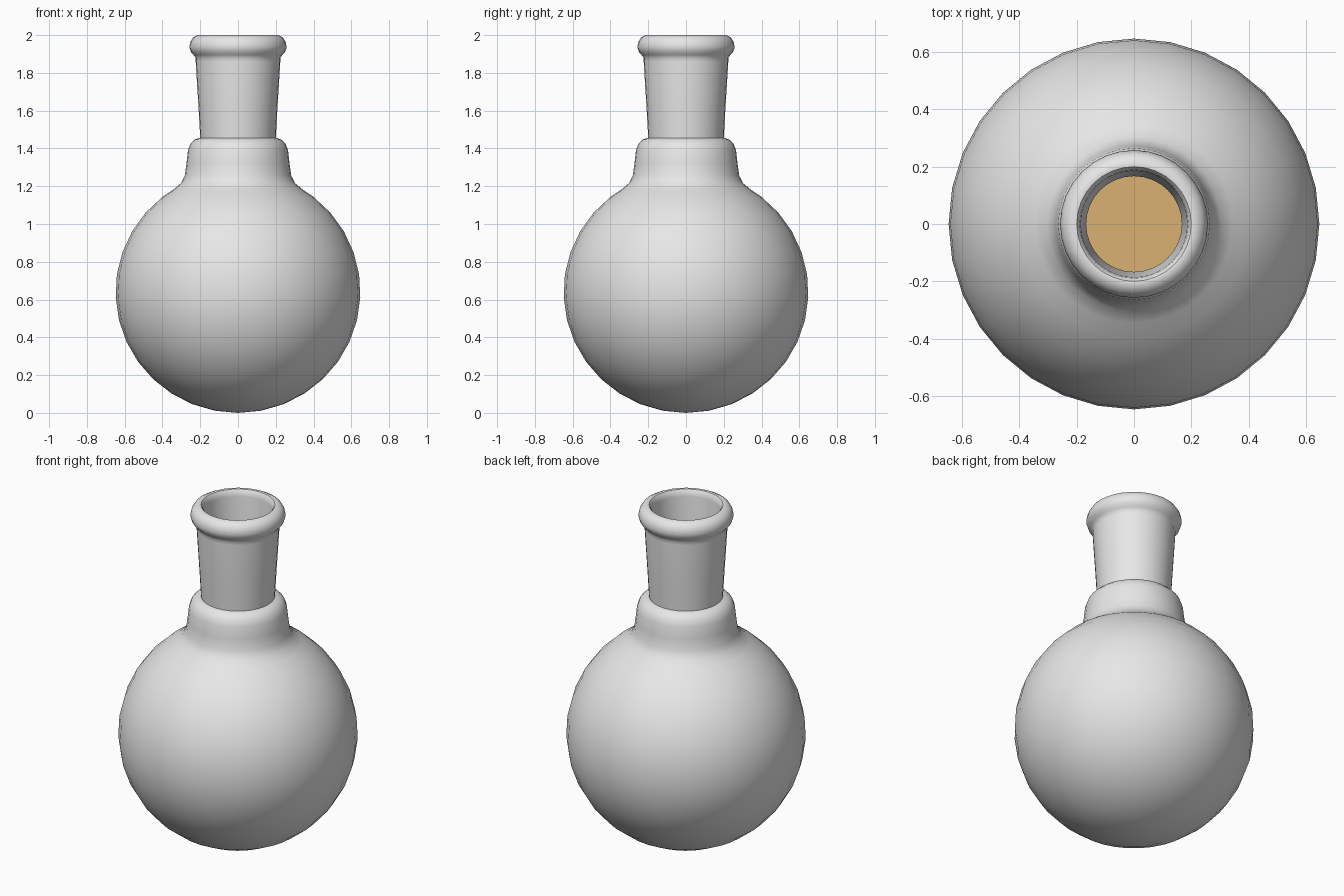
import bpy, bmesh, math

if "Cube" in bpy.data.objects:
    bpy.data.objects.remove(bpy.data.objects["Cube"])

SEGMENTS = 32
BULB_Z = 0.64


def material(name, rgb):
    m = bpy.data.materials.new(name)
    m.diffuse_color = (*rgb, 1.0)
    m.use_nodes = True
    m.node_tree.nodes["Principled BSDF"].inputs["Base Color"].default_value = m.diffuse_color
    return m


def arc(radius, height, start, end, steps):
    """Profile points along the bulb, angles in degrees above the equator."""
    points = []
    for i in range(steps + 1):
        a = math.radians(start + (end - start) * i / steps)
        points.append((max(radius * math.cos(a), 0.0), BULB_Z + height * math.sin(a)))
    return points


def lathe(name, profile, mat):
    """Revolve an (r, z) profile around the vertical axis."""
    bm = bmesh.new()
    verts = [bm.verts.new((r, 0, z)) for r, z in profile]
    edges = [bm.edges.new(pair) for pair in zip(verts, verts[1:])]
    bmesh.ops.spin(bm, geom=verts + edges, axis=(0, 0, 1), cent=(0, 0, 0),
                   angle=math.tau, steps=SEGMENTS, use_duplicate=False)
    bmesh.ops.remove_doubles(bm, verts=bm.verts, dist=0.0005)
    bmesh.ops.recalc_face_normals(bm, faces=bm.faces)
    mesh = bpy.data.meshes.new(name)
    bm.to_mesh(mesh)
    bm.free()
    mesh.materials.append(mat)
    obj = bpy.data.objects.new(name, mesh)
    bpy.context.collection.objects.link(obj)
    bpy.ops.object.select_all(action='DESELECT')
    obj.select_set(True)
    bpy.context.view_layer.objects.active = obj
    bpy.ops.object.shade_smooth_by_angle(angle=math.radians(40))
    return obj


glass = material("grey_glass", (0.8, 0.8, 0.8))
amber = material("tan_liquid", (0.70, 0.44, 0.17))

# Outer wall: round bulb, shoulder collar, tapered joint and rolled lip
outer = arc(0.648, 0.64, -90, 52, 13) + [
    (0.345, 1.18), (0.303, 1.215), (0.282, 1.255), (0.273, 1.32),
    (0.265, 1.39), (0.252, 1.425), (0.23, 1.447), (0.205, 1.455),
    (0.20, 1.456), (0.208, 1.60), (0.224, 1.86), (0.224, 1.88),
    (0.235, 1.895), (0.25, 1.912), (0.258, 1.937), (0.252, 1.965),
    (0.238, 1.987), (0.213, 2.0)]

# Inner wall, from the mouth back down to the bottom of the bulb
inner = [
    (0.20, 1.998), (0.19, 1.985), (0.186, 1.96), (0.167, 1.47),
    (0.167, 1.44), (0.19, 1.425), (0.235, 1.40), (0.25, 1.34),
    (0.262, 1.25), (0.285, 1.20), (0.325, 1.165),
] + arc(0.63, 0.622, 52, -90, 13)

lathe("flask_glass", outer + inner, glass)

# Liquid filling the lower half of the bulb
lathe("liquid", arc(0.625, 0.617, -90, 0, 8) + [(0.0, BULB_Z)], amber)
